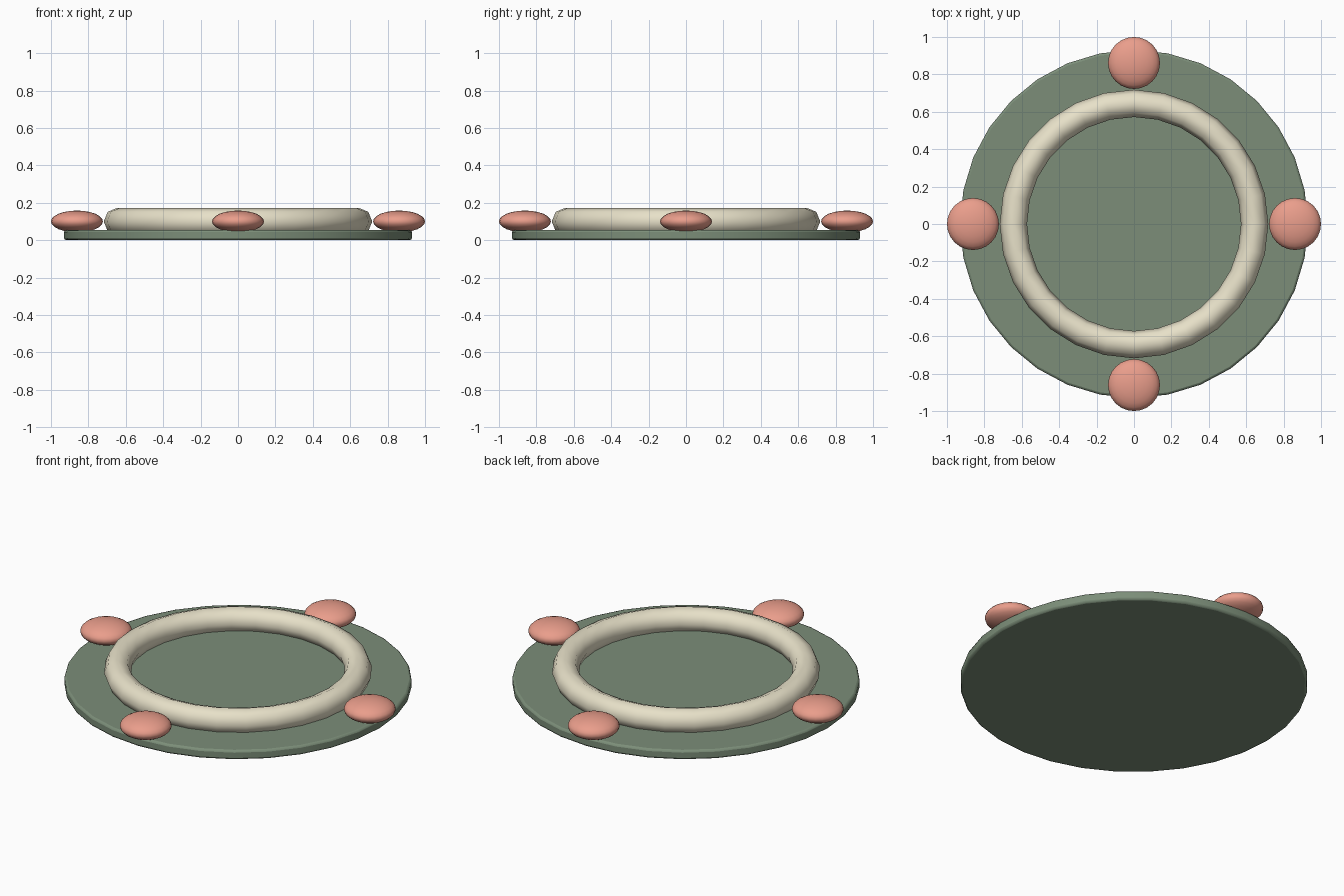
import bpy, math

if "Cube" in bpy.data.objects:
    bpy.data.objects.remove(bpy.data.objects["Cube"])


def finish(obj, name, mat, angle=40):
    obj.name = name
    obj.data.materials.append(mat)
    bpy.ops.object.shade_smooth_by_angle(angle=math.radians(angle))


def material(name, rgb):
    m = bpy.data.materials.new(name)
    m.diffuse_color = (*rgb, 1)
    m.use_nodes = True
    m.node_tree.nodes["Principled BSDF"].inputs["Base Color"].default_value = m.diffuse_color
    return m


green = material("sage_green", (0.20, 0.27, 0.19))
cream = material("cream", (0.80, 0.75, 0.58))
coral = material("coral", (0.82, 0.34, 0.26))

# Base plate with softened rim
bpy.ops.mesh.primitive_cylinder_add(vertices=32, radius=0.93, depth=0.055,
                                    location=(0, 0, 0.0275))
plate = bpy.context.object
bev = plate.modifiers.new("rim", 'BEVEL')
bev.width = 0.012
bev.segments = 2
bev.limit_method = 'ANGLE'
bev.angle_limit = math.radians(40)
finish(plate, "base_plate", green)

# Raised ring
bpy.ops.mesh.primitive_torus_add(major_radius=0.645, minor_radius=0.073,
                                 major_segments=28, minor_segments=8,
                                 location=(0, 0, 0.1))
finish(bpy.context.object, "ring", cream, 60)

# Four flattened beads around the rim
for i in range(4):
    a = i * math.pi / 2
    bpy.ops.mesh.primitive_uv_sphere_add(
        segments=24, ring_count=12, radius=0.139,
        location=(0.861 * math.cos(a), 0.861 * math.sin(a), 0.1))
    bead = bpy.context.object
    bead.scale = (1, 1, 0.42)
    bpy.ops.object.transform_apply(location=False, rotation=False, scale=True)
    finish(bead, f"bead_{i + 1}", coral, 60)
